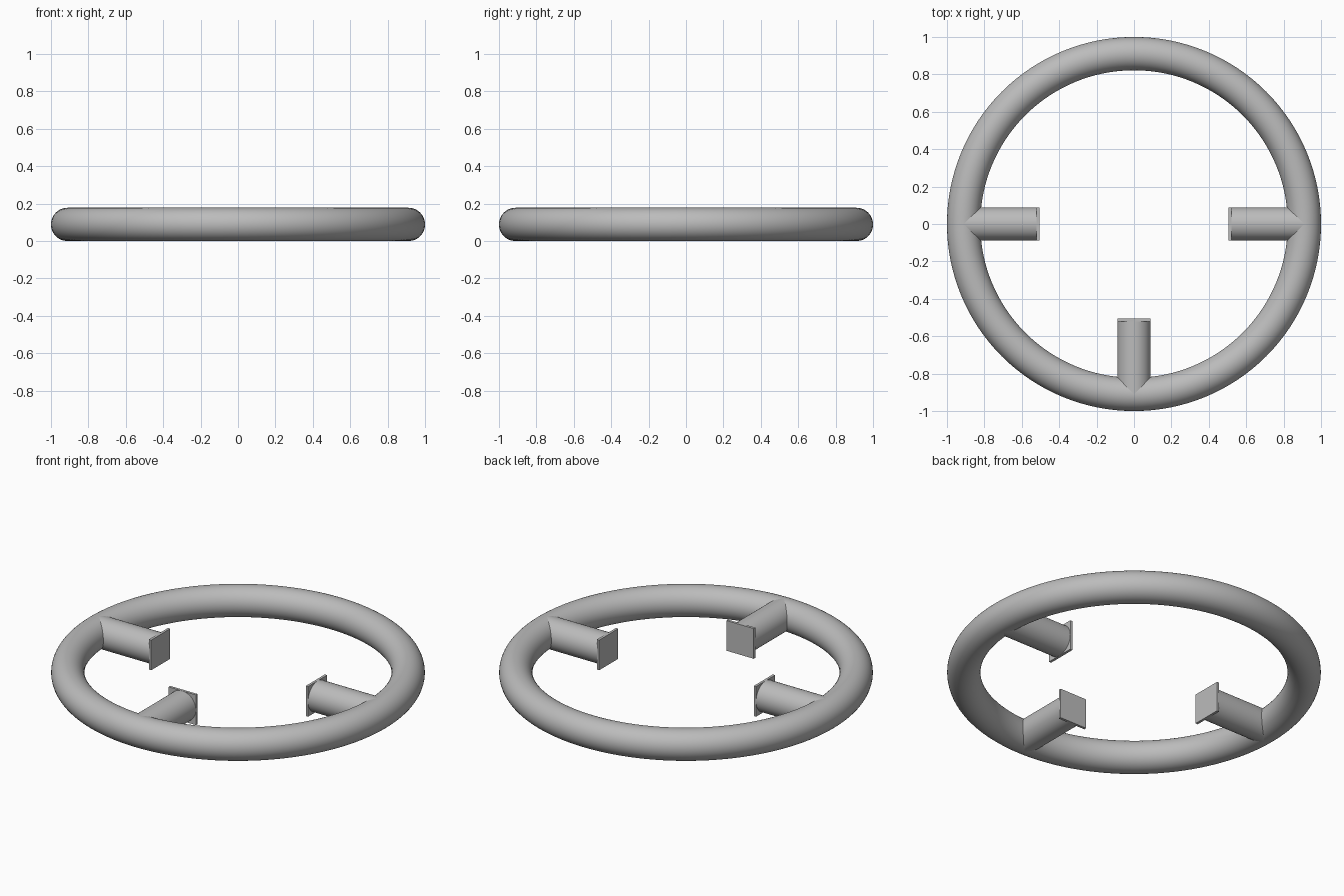
import bpy
import math
from mathutils import Matrix

TUBE = 0.089            # radius of the rim tube and of the stubs
RING = 1.0 - TUBE       # radius of the rim centre line
PLATE_IN, PLATE_OUT = 0.505, 0.52

cube = bpy.data.objects.get("Cube")
if cube:
    bpy.data.objects.remove(cube, do_unlink=True)

grey = bpy.data.materials.new("plain_grey")
grey.use_nodes = True
colour = (0.5, 0.5, 0.5, 1.0)
grey.diffuse_color = colour
grey.node_tree.nodes["Principled BSDF"].inputs["Base Color"].default_value = colour


def finish(name, smooth=True):
    ob = bpy.context.object
    ob.name = name
    ob.data.materials.append(grey)
    if smooth:
        bpy.ops.object.shade_smooth_by_angle(angle=math.radians(40))
    return ob


# Round rim
bpy.ops.mesh.primitive_torus_add(major_radius=RING, minor_radius=TUBE,
                                 major_segments=128, minor_segments=48,
                                 location=(0, 0, TUBE))
finish("rim")

# Three stubs pointing inwards, each capped with a thin square plate
for side, angle in (("left", 0), ("right", math.pi), ("front", -math.pi / 2)):
    turn = Matrix.Rotation(angle, 4, "Z")

    bpy.ops.mesh.primitive_cylinder_add(vertices=48, radius=TUBE,
                                        depth=RING - PLATE_OUT)
    stub = finish(side + "_stub")
    stub.matrix_world = (turn
                         @ Matrix.Translation(((RING + PLATE_OUT) / 2, 0, TUBE))
                         @ Matrix.Rotation(math.pi / 2, 4, "Y"))

    bpy.ops.mesh.primitive_cube_add(size=1)
    plate = finish(side + "_plate", smooth=False)
    plate.matrix_world = (turn
                          @ Matrix.Translation(((PLATE_IN + PLATE_OUT) / 2, 0, TUBE))
                          @ Matrix.Diagonal((PLATE_OUT - PLATE_IN, 2 * TUBE, 2 * TUBE, 1)))
